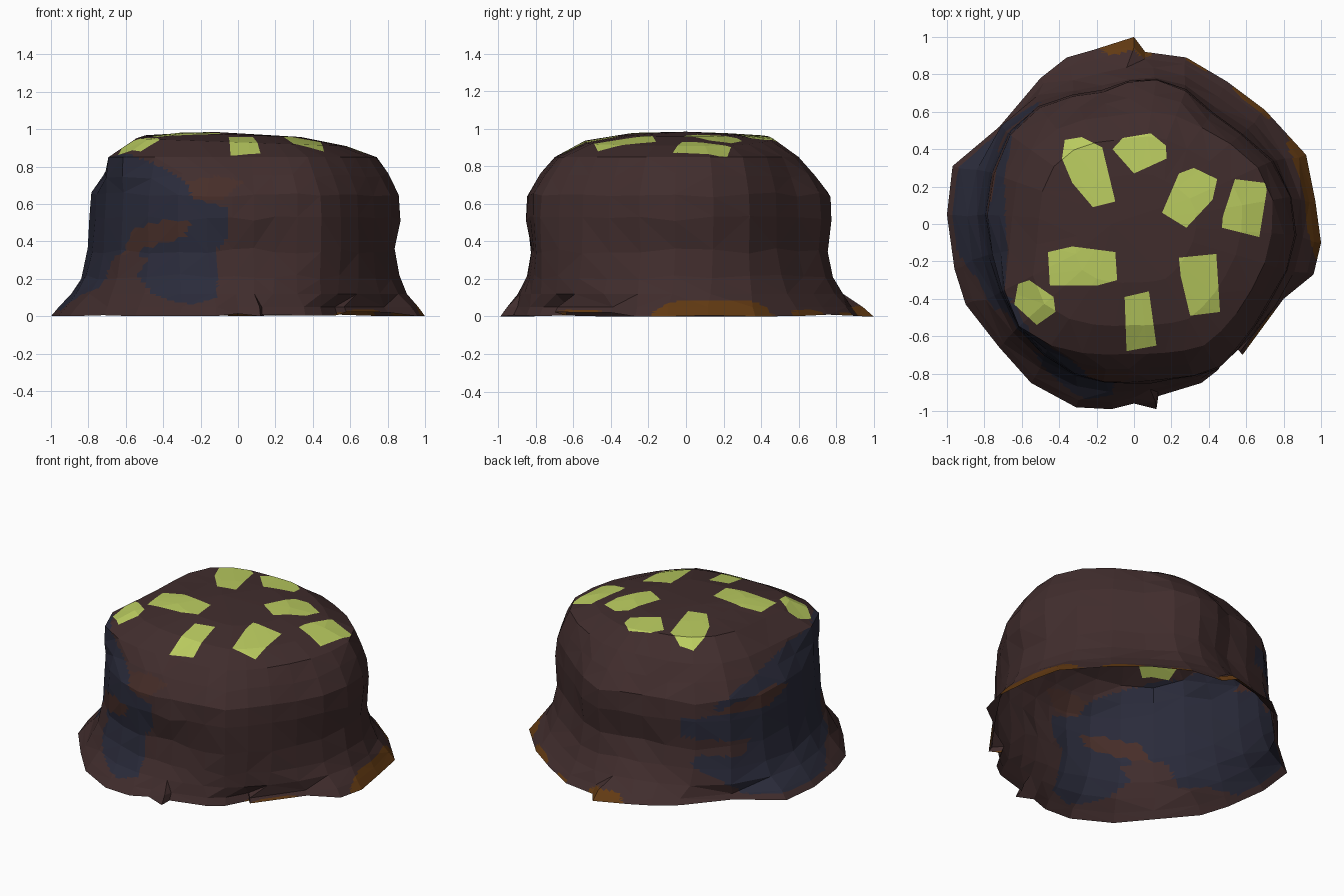
import bpy, bmesh, math, random
from mathutils import Vector

if "Cube" in bpy.data.objects:
    bpy.data.objects.remove(bpy.data.objects["Cube"])

random.seed(4)


def material(name, rgb):
    m = bpy.data.materials.new(name)
    m.diffuse_color = (*rgb, 1)
    m.use_nodes = True
    m.node_tree.nodes["Principled BSDF"].inputs["Base Color"].default_value = m.diffuse_color
    return m


BARK, RED, BLUE, AMBER, LIME = range(5)
mats = [material("dark_brown", (0.052, 0.026, 0.026)),
        material("reddish_brown", (0.062, 0.027, 0.022)),
        material("slate_blue", (0.023, 0.024, 0.043)),
        material("amber_brown", (0.120, 0.041, 0.006)),
        material("lime_green", (0.49, 0.60, 0.115))]

# Ragged foot outline seen from above
foot = [(1.0, -.1), (.97, .12), (.92, .37), (.7, .61), (.5, .76), (.28, .89), (.06, .92),
        (0, 1.0), (-.22, .93), (-.36, .89), (-.5, .78), (-.72, .52), (-.97, .31), (-1, .05),
        (-.96, -.24), (-.9, -.43), (-.72, -.66), (-.55, -.85), (-.31, -.98), (-.12, -.99),
        (0, -.96), (.12, -.99), (.13, -.92), (.36, -.85), (.45, -.78), (.53, -.64),
        (.58, -.70), (.8, -.4), (.96, -.27)]
n = len(foot)

# Radii every 15 degrees, from +x, at the bulge and at the shoulder
bulge = [.87, .85, .80, .73, .73, .80, .77, .73, .78, .83, .82, .80,
         .79, .78, .80, .84, .86, .87, .85, .86, .90, .85, .84, .86]
shoulder = [.74, .76, .71, .65, .62, .62, .59, .59, .63, .67, .68, .66,
            .65, .69, .80, .83, .77, .72, .69, .71, .75, .73, .72, .73]


def sample(table, a):
    t = (a / (2 * math.pi) * 24) % 24
    i = int(t) % 24
    return table[i] + (table[(i + 1) % 24] - table[i]) * (t - int(t))


def lerp(a, b, t):
    return a + (b - a) * t


# Profile: height, then radius from foot, waist, bulge and shoulder
levels = [
    (0.010, lambda f, w, b, s: f),
    (0.050, lambda f, w, b, s: lerp(w, f, .78)),
    (0.120, lambda f, w, b, s: lerp(w, f, .45)),
    (0.210, lambda f, w, b, s: lerp(w, f, .18)),
    (0.350, lambda f, w, b, s: w),
    (0.520, lambda f, w, b, s: b),
    (0.650, lambda f, w, b, s: .99 * b),
    (0.750, lambda f, w, b, s: lerp(b, s, .5)),
    (0.850, lambda f, w, b, s: s),
    (0.930, lambda f, w, b, s: .78 * s),
    (0.970, lambda f, w, b, s: .45 * s)]

# The spikes fade out above the foot: angles and radii even out level by level
angles = [math.atan2(y, x) for x, y in foot]
for i in range(1, n):
    while angles[i] < angles[i - 1] - .5:
        angles[i] += 2 * math.pi
reach = [math.hypot(x, y) for x, y in foot]


def evened(vals, wrap):
    ext = [vals[-1] - wrap] + vals + [vals[0] + wrap]
    return [(ext[i] + 2 * ext[i + 1] + ext[i + 2]) / 4 for i in range(n)]


bm = bmesh.new()
rings = []
for k, (z, rad) in enumerate(levels):
    ring = []
    for i, (a, f) in enumerate(zip(angles, reach)):
        b = sample(bulge, a)
        w = b * (1.02 - .055 * max(math.cos(a), abs(math.sin(a))) ** 4)
        r = rad(f, w, b, sample(shoulder, a))
        zz = z
        if k == 0:
            zz = 0 if f > .985 else random.uniform(0, .025)
        elif k == 1:
            r = min(r, math.hypot(*foot[i]) - .02)
        elif 3 <= k <= 7:
            r *= random.uniform(.995, 1.005)
            zz += random.uniform(-.015, .015)
        elif k >= 9:
            zz -= .035 * r * math.cos(a)
            if k == 9:
                zz += .025 * max(0, math.cos(a - 2.2))
        ring.append(bm.verts.new((r * math.cos(a), r * math.sin(a), zz)))
    rings.append(ring)
    if 0 < k < 4:
        for _ in range(2):
            angles = evened(angles, 2 * math.pi)
            reach = evened(reach, 0)
for lo, hi in zip(rings, rings[1:]):
    for i in range(n):
        j = (i + 1) % n
        bm.faces.new((lo[i], lo[j], hi[j], hi[i]))
apex = bm.verts.new((-.12, 0, .985))
for i in range(n):
    bm.faces.new((rings[-1][i], rings[-1][(i + 1) % n], apex))

# Flat facets, split finely so the stains can follow their outlines
bmesh.ops.triangulate(bm, faces=bm.faces[:])
bmesh.ops.subdivide_edges(bm, edges=bm.edges[:], cuts=5, use_grid_fill=True)


def inside(p, poly):
    x, y = p
    hit = False
    for (x1, y1), (x2, y2) in zip(poly, poly[1:] + poly[:1]):
        if (y1 > y) != (y2 > y) and x < x1 + (y - y1) * (x2 - x1) / (y2 - y1):
            hit = not hit
    return hit


# Stains on the wall in (degrees, height)
blue_stain = [(122, .42), (122, .54), (140, .57), (137, .63), (150, .71), (165, .77), (190, .83),
              (222, .87), (235, .82), (248, .74), (256, .62), (266, .58), (266, .42), (262, .35),
              (263, .1), (255, .06), (240, .12), (232, .22), (236, .3), (226, .36), (215, .3),
              (212, .15), (200, .12), (188, .03), (150, .04), (140, .14), (127, .24),
              (130, .31), (150, .28), (154, .38)]
red_stains = [[(222, .33), (228, .47), (242, .51), (254, .5), (250, .42), (236, .37)],
              [(140, .57), (142, .62), (170, .67), (178, .63), (165, .55)],
              [(250, .72), (262, .75), (272, .72), (264, .62), (254, .62)]]
# Amber patches on the rim: start and end angle, height
amber = [(84, 101, .055), (64, 73, .022), (37, 55, .035), (-11, 30, .085), (-52, -29, .035)]

for f in bm.faces:
    c = f.calc_center_median()
    deg = math.degrees(math.atan2(c.y, c.x))
    p = (deg % 360, c.z)
    if any(inside(p, s) for s in red_stains):
        f.material_index = RED
    elif inside(p, blue_stain):
        f.material_index = BLUE
    for a0, a1, h in amber:
        if a0 < deg < a1:
            t = (2 * deg - a0 - a1) / (a1 - a0)
            if c.z < h * (1 - t ** 6):
                f.material_index = AMBER

# Lime patches cut into the top, outlines seen from above
patches = [
    [(-.37, .45), (-.28, .465), (-.17, .41), (-.10, .12), (-.22, .09), (-.33, .22), (-.385, .35)],
    [(-.115, .40), (-.06, .46), (.09, .485), (.17, .42), (.175, .35), (0, .27)],
    [(.15, .06), (.24, .27), (.32, .30), (.445, .24), (.42, .13), (.28, -.02)],
    [(.54, .24), (.70, .22), (.71, .18), (.67, -.07), (.47, -.02), (.475, .04)],
    [(-.46, -.15), (-.33, -.12), (-.10, -.15), (-.09, -.30), (-.2, -.33), (-.45, -.33)],
    [(-.62, -.32), (-.56, -.30), (-.43, -.39), (-.42, -.47), (-.52, -.54), (-.64, -.43)],
    [(.24, -.18), (.44, -.16), (.46, -.47), (.30, -.49), (.25, -.28)],
    [(-.05, -.39), (.08, -.36), (.12, -.65), (-.04, -.68)]]


def cut_patch(poly):
    mid = sum((Vector((*p, 0)) for p in poly), Vector()) / len(poly)
    faces = []
    for f in bm.faces:
        c = f.calc_center_median()
        if c.z > .7 and math.hypot(c.x - mid.x, c.y - mid.y) < .4:
            faces.append(f)
    for p, q in zip(poly, poly[1:] + poly[:1]):
        a, b = Vector((*p, 0)), Vector((*q, 0))
        nor = Vector((b.y - a.y, a.x - b.x, 0)).normalized()
        if nor.dot(mid - a) > 0:
            nor = -nor
        geom = list({v for f in faces for v in f.verts}) + \
            list({e for f in faces for e in f.edges}) + faces
        out = bmesh.ops.bisect_plane(bm, geom=geom, dist=1e-5, plane_co=a, plane_no=nor)
        faces = [g for g in out["geom"] if isinstance(g, bmesh.types.BMFace)
                 and nor.dot(g.calc_center_median() - a) < 0]
    for f in faces:
        f.material_index = LIME


for poly in patches:
    cut_patch(poly)

# Hollow stump shell, open underneath
mesh = bpy.data.meshes.new("stump_shell")
bm.to_mesh(mesh)
bm.free()
for m in mats:
    mesh.materials.append(m)
bpy.context.collection.objects.link(bpy.data.objects.new("stump_shell", mesh))
